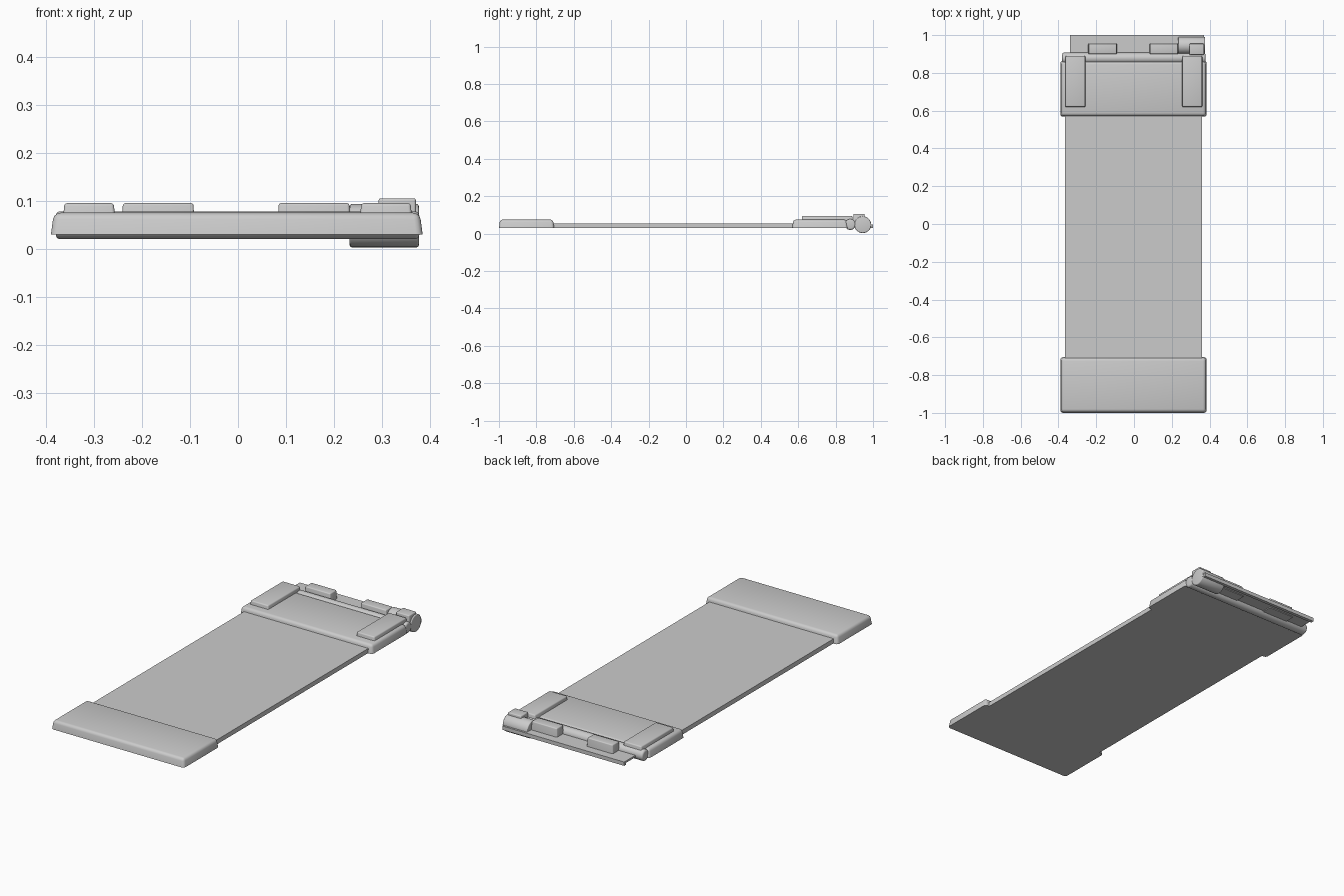
import bpy, bmesh, math
from mathutils import Matrix

if "Cube" in bpy.data.objects:
    bpy.data.objects.remove(bpy.data.objects["Cube"])


def finish(name, bm):
    mesh = bpy.data.meshes.new(name)
    bmesh.ops.recalc_face_normals(bm, faces=bm.faces)
    bm.to_mesh(mesh)
    bm.free()
    ob = bpy.data.objects.new(name, mesh)
    bpy.context.collection.objects.link(ob)
    bpy.ops.object.select_all(action='DESELECT')
    ob.select_set(True)
    bpy.context.view_layer.objects.active = ob
    bpy.ops.object.shade_smooth_by_angle(angle=math.radians(35))
    return ob


def block(name, x, y, z, bevel=0.0, taper=0.0):
    """Box from ranges; the top may taper and all but the bottom edges are rounded."""
    bm = bmesh.new()
    bmesh.ops.create_cube(bm, size=1)
    for v in bm.verts:
        t = taper if v.co.z > 0 else 0
        sx, sy, sz = v.co
        v.co.x = (x[0] + t) if sx < 0 else (x[1] - t)
        v.co.y = (y[0] + t) if sy < 0 else (y[1] - t)
        v.co.z = z[0] if sz < 0 else z[1]
    if bevel:
        edges = [e for e in bm.edges if max(v.co.z for v in e.verts) > z[0] + 1e-5]
        bmesh.ops.bevel(bm, geom=edges, offset=bevel, segments=3, profile=0.5, affect='EDGES')
    return finish(name, bm)


def barrel(name, x, y, z, radius, bevel):
    """Cylinder along x with rounded end rims."""
    bm = bmesh.new()
    bmesh.ops.create_cone(bm, cap_ends=True, segments=40, radius1=radius,
                          radius2=radius, depth=x[1] - x[0])
    rims = [e for e in bm.edges if abs(e.verts[0].co.z - e.verts[1].co.z) < 1e-5]
    bmesh.ops.bevel(bm, geom=rims, offset=bevel, segments=3, profile=0.5, affect='EDGES')
    bmesh.ops.transform(bm, verts=bm.verts, matrix=Matrix.Translation(
        ((x[0] + x[1]) / 2, y, z)) @ Matrix.Rotation(math.pi / 2, 4, 'Y'))
    return finish(name, bm)


# long thin panel and the thicker end caps
block("panel", (-0.365, 0.36), (-0.98, 0.84), (0.03, 0.054))
block("front_cap", (-0.39, 0.385), (-1.0, -0.705), (0.03, 0.075), 0.014, 0.006)
block("rear_cap", (-0.39, 0.385), (0.568, 0.865), (0.03, 0.075), 0.014, 0.006)

# hinge rod and the larger knuckle with its button
barrel("hinge_rod", (-0.38, 0.378), 0.878, 0.049, 0.029, 0.009)
barrel("hinge_knuckle", (0.233, 0.377), 0.945, 0.048, 0.045, 0.004)
block("knuckle_button", (0.293, 0.371), (0.895, 0.955), (0.06, 0.105), 0.005)

# rear plate with a lower lip
block("rear_plate", (-0.34, 0.37), (0.9, 0.995), (0.04, 0.05))
block("rear_lip", (-0.34, 0.37), (0.983, 1.0), (0.03, 0.05))

# clips standing on the rear plate
for side, x in (("left", (-0.243, -0.09)), ("right", (0.082, 0.235))):
    block(side + "_clip", x, (0.897, 0.957), (0.036, 0.095), 0.005, 0.003)

# raised straps on the rear cap
for side, x in (("left", (-0.365, -0.256)), ("right", (0.254, 0.363))):
    block(side + "_strap", x, (0.618, 0.892), (0.06, 0.095), 0.006, 0.003)
